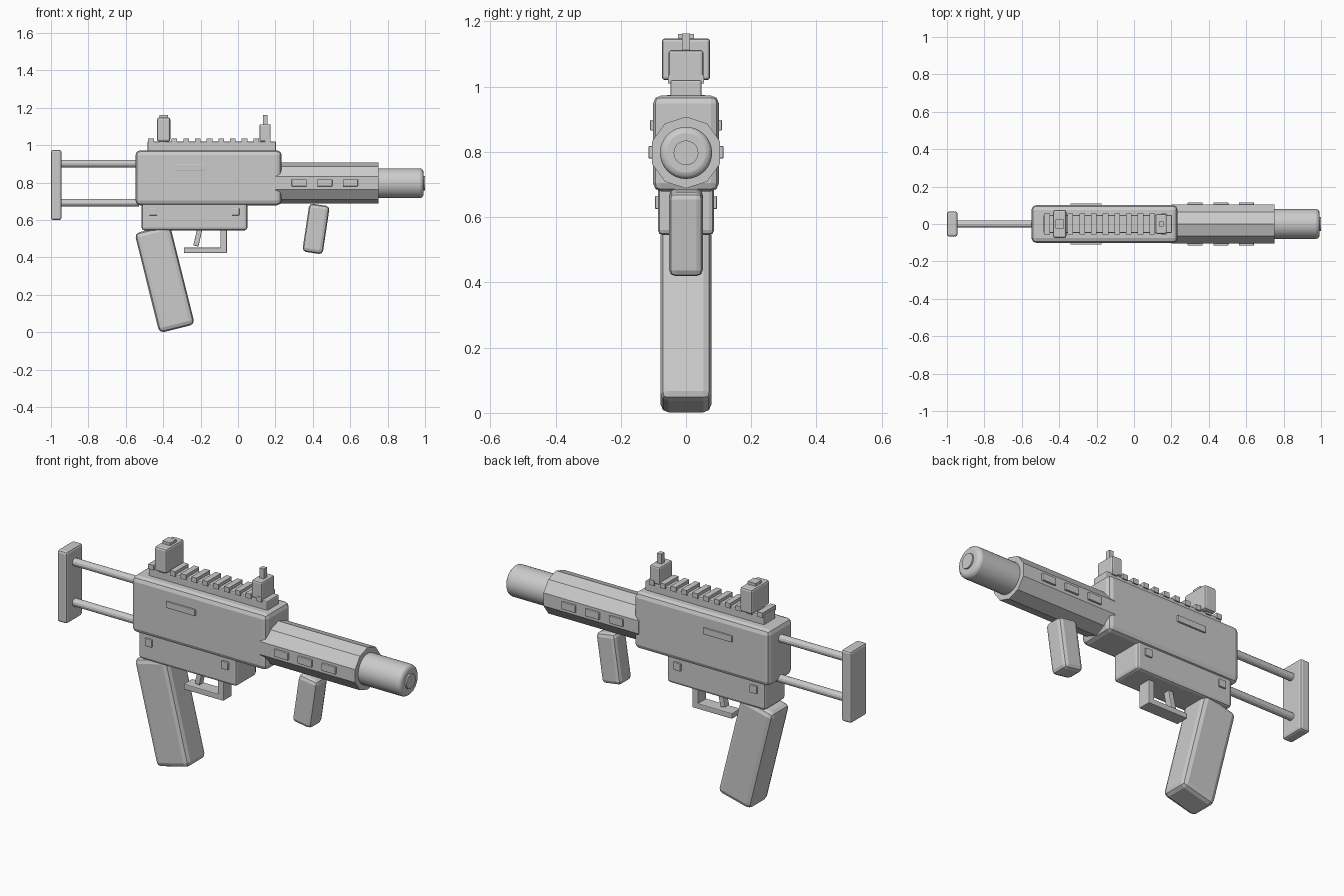
import bpy
from math import radians, pi

if "Cube" in bpy.data.objects:
    bpy.data.objects.remove(bpy.data.objects["Cube"])


def finish(ob, name, bevel=0, segments=2):
    ob.name = name
    if bevel:
        m = ob.modifiers.new("bevel", "BEVEL")
        m.width, m.segments, m.limit_method = bevel, segments, "ANGLE"
    return ob


def box(name, x, y, z, bevel=0, tilt=0):
    """Box from (min, max) ranges, tilted about its own y axis."""
    r = (x, y, z)
    bpy.ops.mesh.primitive_cube_add(size=1, location=[(a + b) / 2 for a, b in r],
                                    rotation=(0, radians(tilt), 0))
    ob = bpy.context.object
    ob.scale = [b - a for a, b in r]
    bpy.ops.object.transform_apply(location=False, rotation=False, scale=True)
    return finish(ob, name, bevel)


def mid(name, x, half, z, bevel=0, tilt=0):
    """Box centred on y = 0."""
    return box(name, x, (-half, half), z, bevel, tilt)


def rod(name, x, z, radius, sides, bevel=0, smooth=False, spin=0):
    """Cylinder along x."""
    bpy.ops.mesh.primitive_cylinder_add(vertices=sides, radius=radius, depth=x[1] - x[0],
                                        location=(0, 0, 0), rotation=(0, 0, spin))
    ob = bpy.context.object
    bpy.ops.object.transform_apply(rotation=True)
    ob.rotation_euler = (0, pi / 2, 0)
    ob.location = ((x[0] + x[1]) / 2, 0, z)
    finish(ob, name, bevel, 3)
    if smooth:
        bpy.ops.object.shade_smooth_by_angle(angle=radians(50))
    return ob


# Receiver and lower housing
mid("receiver", (-0.548, 0.233), 0.101, (0.679, 0.973), 0.025)
mid("lower_housing", (-0.516, 0.05), 0.086, (0.545, 0.70), 0.015)

# Grips
mid("rear_grip", (-0.4895, -0.2945), 0.078, (0.011, 0.561), 0.025, tilt=-14)
mid("fore_grip", (0.362, 0.472), 0.052, (0.423, 0.683), 0.02, tilt=8.5)

# Ten-sided handguard, muzzle and bore
rod("handguard", (0.20, 0.75), 0.798, 0.11, 10, spin=pi / 2)
rod("muzzle", (0.70, 0.992), 0.797, 0.08, 32, 0.02, True)
rod("bore", (0.90, 1.0), 0.797, 0.038, 24, 0, True)

# Side details on both sides
for s, side in ((-1, "near"), (1, "far")):
    def plate(name, x, z, inner, outer, bevel=0.003):
        box(f"{name}_{side}", x, sorted((s * inner, s * outer)), z, bevel)
    for i in range(3):
        cx = 0.327 + i * 0.137
        plate(f"vent_{i}", (cx - 0.04, cx + 0.04), (0.78, 0.818), 0.09, 0.115)
    plate("bolt_slot", (-0.34, -0.173), (0.865, 0.898), 0.09, 0.11)
    for i, cx in enumerate((-0.453, -0.013)):
        plate(f"pin_{i}", (cx - 0.02, cx + 0.02), (0.625, 0.665), 0.07, 0.095)

# Top rail with teeth
mid("rail", (-0.484, 0.203), 0.048, (0.96, 1.02), 0.006)
for i in range(11):
    cx = -0.465 + i * 0.0625
    mid(f"rail_tooth_{i}", (cx - 0.015, cx + 0.015), 0.055, (1.01, 1.036))

# Sights
mid("rear_sight", (-0.432, -0.362), 0.074, (1.02, 1.148), 0.01)
mid("rear_sight_cap", (-0.42, -0.374), 0.025, (1.13, 1.162))
mid("front_sight", (0.115, 0.175), 0.053, (1.02, 1.112), 0.008)
mid("front_sight_post", (0.133, 0.158), 0.013, (1.10, 1.163))

# Trigger and guard
mid("guard_front", (-0.094, -0.06), 0.035, (0.424, 0.56), 0.004)
mid("guard_bottom", (-0.29, -0.06), 0.035, (0.424, 0.453), 0.004)
mid("trigger", (-0.227, -0.199), 0.018, (0.46, 0.57), 0.004, tilt=13)

# Stock
for name, z in (("stock_rod_top", 0.902), ("stock_rod_bottom", 0.692)):
    rod(name, (-0.96, -0.53), z, 0.02, 12)
mid("butt_plate", (-1.0, -0.943), 0.067, (0.60, 0.975), 0.012)
